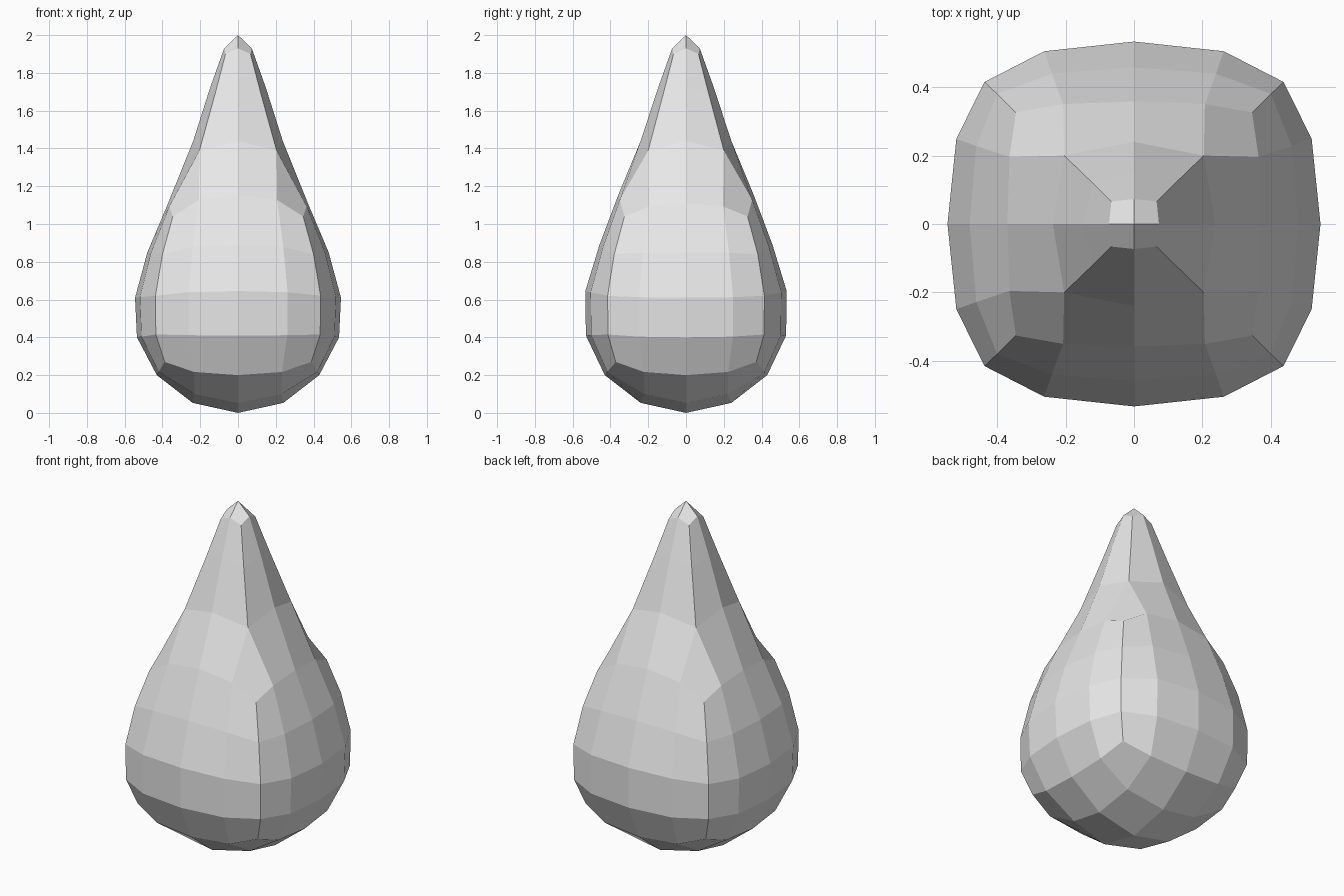
import bpy
import bmesh

cube = bpy.data.objects.get("Cube")
if cube:
    bpy.data.objects.remove(cube, do_unlink=True)

grey = bpy.data.materials.new("plain grey")
grey.use_nodes = True
colour = (0.8, 0.8, 0.8, 1)
grey.diffuse_color = colour
grey.node_tree.nodes["Principled BSDF"].inputs["Base Color"].default_value = colour

bm = bmesh.new()


def between(a, b, along, drop):
    """Point on a rounded side, from its middle a towards the corner b."""
    x, y, z = [p + (q - p) * drop for p, q in zip(a, b)]
    if a[1] == 0:
        y = b[1] * along
    else:
        x = b[0] * along
    return (x, y, z)


def quarter_ring(side, end, corner, fine):
    """One quarter of a level: side and end are (radius, z), corner is (x, y, z)."""
    s, e = (side[0], 0, side[1]), (0, end[0], end[1])
    points = [s, corner, e]
    if fine:
        points = [s, between(s, corner, 0.6, 0.24), corner,
                  between(e, corner, 0.6, 0.24), e]
    return [bm.verts.new(p) for p in points]


def bridge(lower, upper):
    for i in range(len(lower) - 1):
        bm.faces.new((lower[i], lower[i + 1], upper[i + 1], upper[i]))


def shoulder(fine, coarse):
    """Join a fine level to a coarse one with three faces around the corner."""
    a, b, c, d, e = fine
    s, m, t = coarse
    for face in ((a, b, m, s), (b, c, d, m), (d, e, t, m)):
        bm.faces.new(face)


# Bulb levels, bottom to top
bulb = [quarter_ring(*level, True) for level in (
    ((0.43, 0.20), (0.43, 0.20), (0.388, 0.372, 0.27)),
    ((0.535, 0.40), (0.53, 0.41), (0.435, 0.413, 0.415)),
    ((0.545, 0.61), (0.533, 0.645), (0.437, 0.415, 0.62)),
    ((0.48, 0.85), (0.458, 0.89), (0.40, 0.38, 0.84)),
    ((0.37, 1.11), (0.358, 1.155), (0.345, 0.326, 1.04)))]
for low, high in zip(bulb, bulb[1:]):
    bridge(low, high)

# Rounded base
base = quarter_ring((0.24, 0.053), (0.24, 0.053), (0.23, 0.22, 0.10), False)
shoulder(bulb[0], base)
bm.faces.new([bm.verts.new((0, 0, 0))] + base)

# Tapering neck and pointed tip
neck = [quarter_ring(*level, False) for level in (
    ((0.237, 1.44), (0.24, 1.44), (0.204, 0.20, 1.39)),
    ((0.148, 1.72), (0.148, 1.72), (0.121, 0.12, 1.69)),
    ((0.073, 1.93), (0.073, 1.93), (0.066, 0.066, 1.90)))]
shoulder(bulb[-1], neck[0])
for low, high in zip(neck, neck[1:]):
    bridge(low, high)
bm.faces.new([bm.verts.new((0, 0, 2))] + neck[-1])

# Mirror the quarter in x and then y
for axis in range(2):
    bmesh.ops.mirror(bm, geom=bm.verts[:] + bm.edges[:] + bm.faces[:],
                     axis="XY"[axis], merge_dist=0.001)
bmesh.ops.remove_doubles(bm, verts=bm.verts[:], dist=0.001)
bmesh.ops.recalc_face_normals(bm, faces=bm.faces[:])

mesh = bpy.data.meshes.new("teardrop_body")
bm.to_mesh(mesh)
bm.free()
mesh.materials.append(grey)
body = bpy.data.objects.new("teardrop_body", mesh)
bpy.context.collection.objects.link(body)
